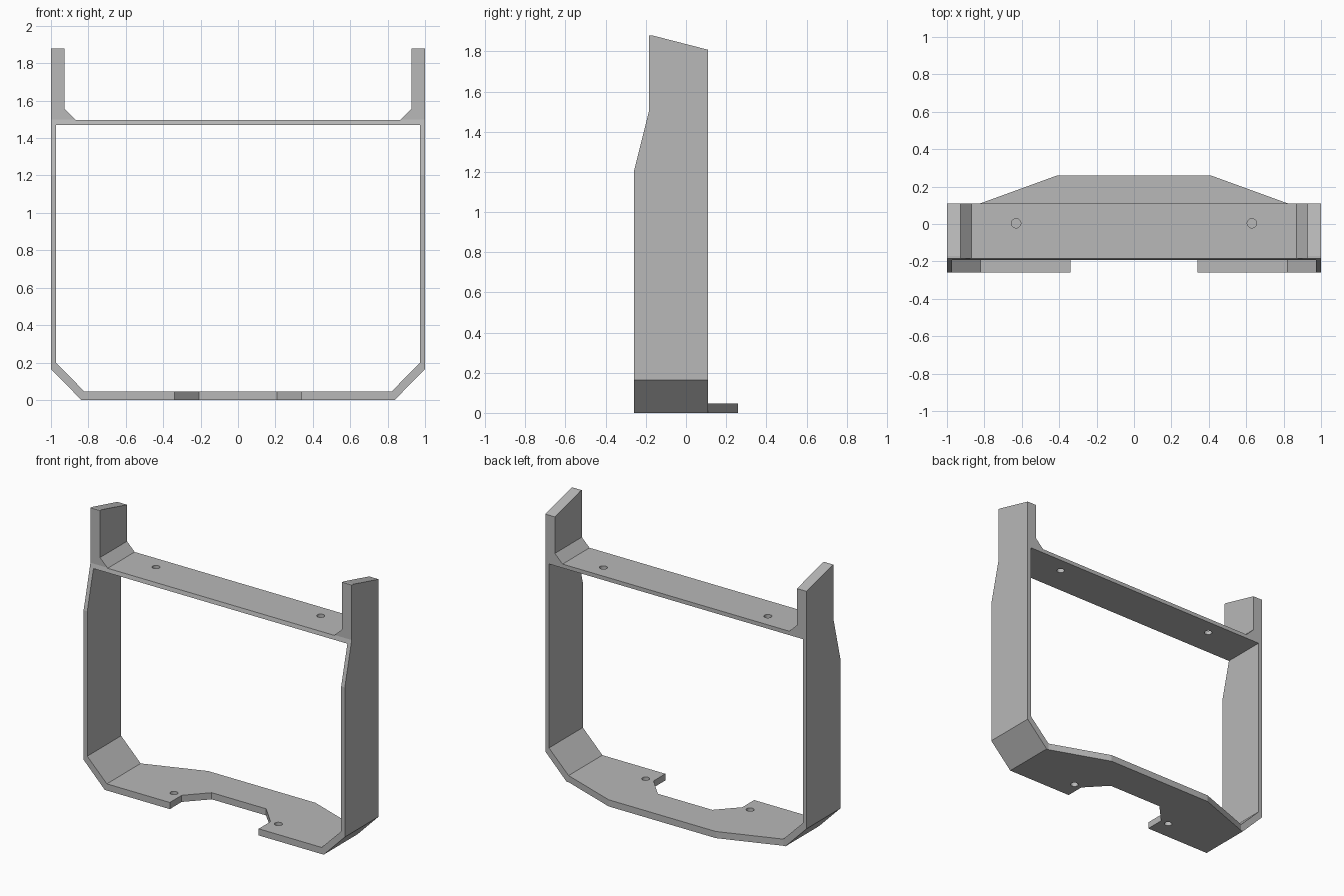
import bpy
import bmesh
from mathutils import Vector

cube = bpy.data.objects.get("Cube")
if cube:
    bpy.data.objects.remove(cube, do_unlink=True)

grey = bpy.data.materials.new("plain grey")
grey.use_nodes = True
colour = (0.48, 0.48, 0.48, 1)
grey.diffuse_color = colour
grey.node_tree.nodes["Principled BSDF"].inputs["Base Color"].default_value = colour


def prism(name, outline, axis, start, end):
    """Extrude a 2D outline along one axis; the outline uses the other two."""
    def place(a, b, depth):
        co = [a, b]
        co.insert(axis, depth)
        return Vector(co)

    bm = bmesh.new()
    face = bm.faces.new([bm.verts.new(place(a, b, start)) for a, b in outline])
    grown = bmesh.ops.extrude_face_region(bm, geom=[face])["geom"]
    for v in grown:
        if isinstance(v, bmesh.types.BMVert):
            v.co[axis] = end
    bmesh.ops.recalc_face_normals(bm, faces=bm.faces)
    mesh = bpy.data.meshes.new(name)
    bm.to_mesh(mesh)
    bm.free()
    mesh.materials.append(grey)
    obj = bpy.data.objects.new(name, mesh)
    bpy.context.collection.objects.link(obj)
    return obj


def combine(target, tool, operation):
    """Apply a boolean and discard the helper."""
    mod = target.modifiers.new(operation.lower(), "BOOLEAN")
    mod.operation = operation
    mod.solver = "EXACT"
    mod.object = tool
    bpy.context.view_layer.objects.active = target
    bpy.ops.object.modifier_apply(modifier=mod.name)
    bpy.data.objects.remove(tool, do_unlink=True)


def mirrored(half):
    """Close a half outline by reflecting it across x = 0."""
    return half + [(-x, other) for x, other in reversed(half)]


# Front silhouette: chamfered feet, tall posts, crossbar with gussets
frame = prism("mounting_frame", mirrored([
    (0.838, 0), (1, 0.165), (1, 2), (0.927, 2), (0.927, 1.555), (0.868, 1.497)]),
    1, -0.4, 0.4)

# Side silhouette: stepped front edge and sloping post tops
side = prism("side_shape", [
    (-0.26, -0.1), (0.11, -0.1), (0.11, 1.808), (-0.17, 1.88), (-0.185, 1.88),
    (-0.185, 1.5), (-0.26, 1.2)], 0, -1.2, 1.2)
combine(frame, side, "INTERSECT")

# Large window
window = prism("window_cutter", mirrored([
    (0.822, 0.046), (0.972, 0.197), (0.972, 1.47)]), 1, -0.6, 0.6)
combine(frame, window, "DIFFERENCE")

# Tapered lip behind the base
lip = prism("rear_lip", mirrored([(0.822, 0.05), (0.822, 0.11), (0.41, 0.26)]), 2, 0, 0.046)
combine(frame, lip, "UNION")

# Stepped notch in the front of the base
notch = prism("notch_cutter", mirrored([
    (0.34, -0.4), (0.34, -0.13), (0.208, 0.01)]), 2, -0.1, 0.2)
combine(frame, notch, "DIFFERENCE")

# Screw holes in the base and the crossbar
for x, y, z in [(0.4, -0.13, 0), (0.63, 0.004, 1.48)]:
    for sign in (-1, 1):
        bpy.ops.mesh.primitive_cylinder_add(
            vertices=32, radius=0.025, depth=0.2, location=(sign * x, y, z))
        drill = bpy.context.object
        drill.data.materials.append(grey)
        combine(frame, drill, "DIFFERENCE")
